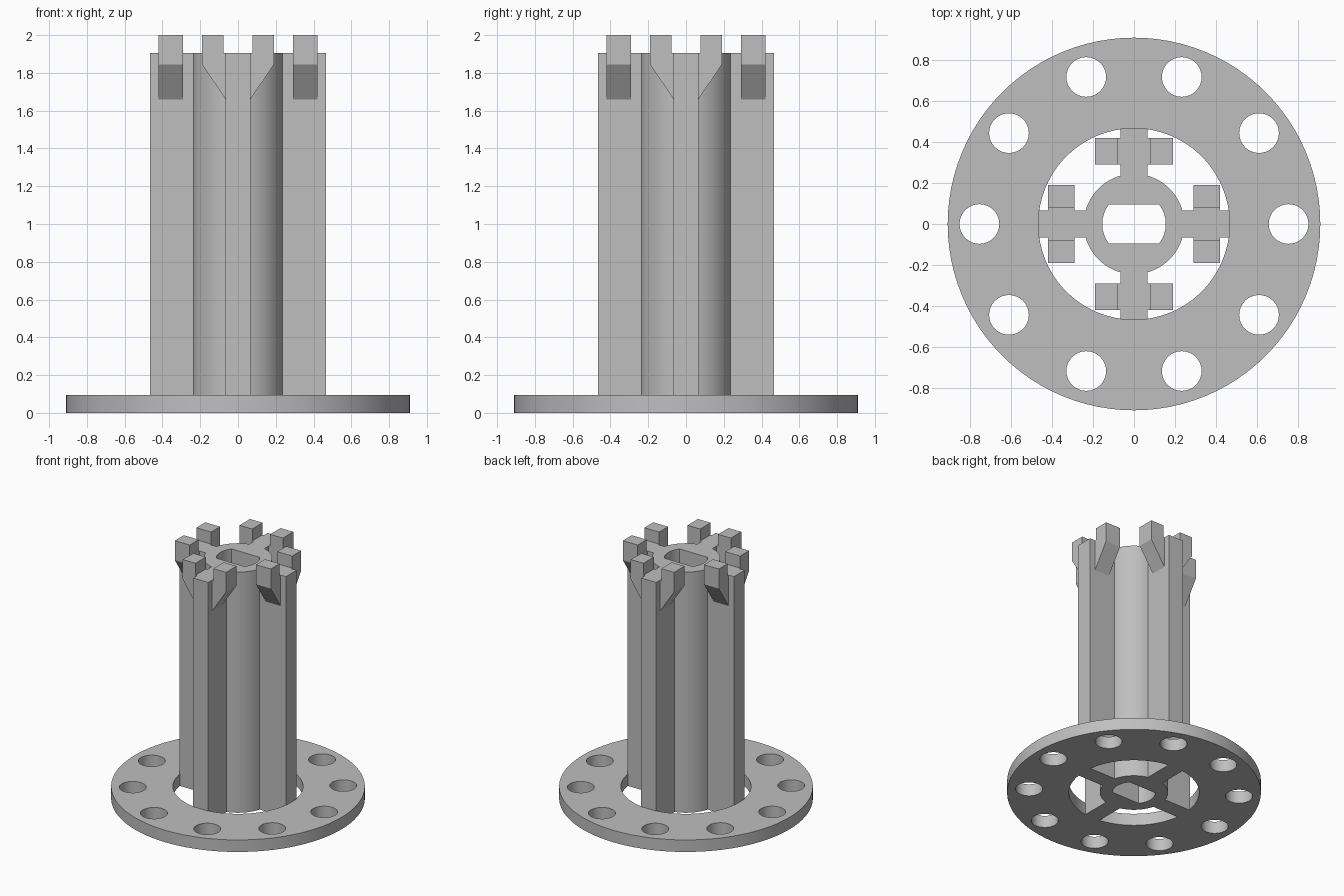
import bpy, bmesh
from math import cos, sin, pi, asin
from mathutils import Matrix, Vector

cube = bpy.data.objects.get("Cube")
if cube:
    bpy.data.objects.remove(cube, do_unlink=True)

grey = bpy.data.materials.new("plain grey")
grey.use_nodes = True
colour = (0.52, 0.52, 0.52, 1)
grey.diffuse_color = colour
grey.node_tree.nodes["Principled BSDF"].inputs["Base Color"].default_value = colour

FLANGE_T, BODY_TOP, CLIP_TOP = 0.095, 1.905, 2.0
TUBE_R, FIN_R, FIN_W = 0.245, 0.467, 0.066


def arc(r, a, b, n, cx=0, cy=0):
    """Points on a circular arc, both ends included."""
    return [(cx + r * cos(a + (b - a) * i / n), cy + r * sin(a + (b - a) * i / n))
            for i in range(n + 1)]


def circle(r, n, cx=0, cy=0):
    return arc(r, 0, 2 * pi, n, cx, cy)[:-1]


def finish(name, bm):
    bmesh.ops.remove_doubles(bm, verts=bm.verts, dist=1e-5)
    bmesh.ops.recalc_face_normals(bm, faces=bm.faces)
    mesh = bpy.data.meshes.new(name)
    bm.to_mesh(mesh)
    bm.free()
    mesh.materials.append(grey)
    obj = bpy.data.objects.new(name, mesh)
    bpy.context.collection.objects.link(obj)
    bpy.ops.object.select_all(action='DESELECT')
    obj.select_set(True)
    bpy.context.view_layer.objects.active = obj
    bpy.ops.object.shade_smooth_by_angle(angle=pi / 6)


def extrude_loops(name, loops, height):
    """Solid from an outline and its holes, standing on the ground."""
    curve = bpy.data.curves.new(name + "_outline", 'CURVE')
    curve.dimensions = '2D'
    curve.fill_mode = 'BOTH'
    curve.extrude = height / 2
    for pts in loops:
        spline = curve.splines.new('POLY')
        spline.points.add(len(pts) - 1)
        for p, (x, y) in zip(spline.points, pts):
            p.co = (x, y, 0, 1)
        spline.use_cyclic_u = True
    helper = bpy.data.objects.new(name + "_outline", curve)
    bpy.context.collection.objects.link(helper)
    bpy.context.view_layer.update()
    mesh = bpy.data.meshes.new_from_object(
        helper.evaluated_get(bpy.context.evaluated_depsgraph_get()))
    bpy.data.objects.remove(helper, do_unlink=True)
    bm = bmesh.new()
    bm.from_mesh(mesh)
    bpy.data.meshes.remove(mesh)
    bmesh.ops.translate(bm, verts=bm.verts, vec=(0, 0, height / 2))
    finish(name, bm)


# Flange ring with ten bolt holes
holes = [circle(0.097, 32, 0.755 * cos(i * pi / 5), 0.755 * sin(i * pi / 5))
         for i in range(10)]
extrude_loops("flange", [circle(0.91, 96), circle(FIN_R, 96)] + holes, FLANGE_T)

# Tube with four fins and a double-flat bore
root = asin(FIN_W / TUBE_R)
quarter = [(FIN_R, -FIN_W), (FIN_R, FIN_W)] + arc(TUBE_R, root, pi / 2 - root, 14)
section = [Matrix.Rotation(k * pi / 2, 2) @ Vector(p) for k in range(4) for p in quarter]
half = asin(0.095 / 0.155)
bore = arc(0.155, -half, half, 12) + arc(0.155, pi - half, pi + half, 12)
extrude_loops("finned_tube", [section, bore], BODY_TOP)

# Wedge-bottomed clips on both sides of every fin
profile = [(FIN_W, 1.66), (0.19, 1.845), (0.19, CLIP_TOP), (0.078, CLIP_TOP),
           (0.078, BODY_TOP), (FIN_W, BODY_TOP)]
for k, fin in enumerate(("left", "back", "right", "front")):
    for side, label in ((1, "a"), (-1, "b")):
        bm = bmesh.new()
        face = bm.faces.new([bm.verts.new((0.29, side * y, z)) for y, z in profile])
        new = bmesh.ops.extrude_face_region(bm, geom=[face])["geom"]
        bmesh.ops.translate(bm, vec=(0.13, 0, 0),
                            verts=[v for v in new if isinstance(v, bmesh.types.BMVert)])
        bm.transform(Matrix.Rotation(k * pi / 2, 4, 'Z'))
        finish(f"{fin}_clip_{label}", bm)
